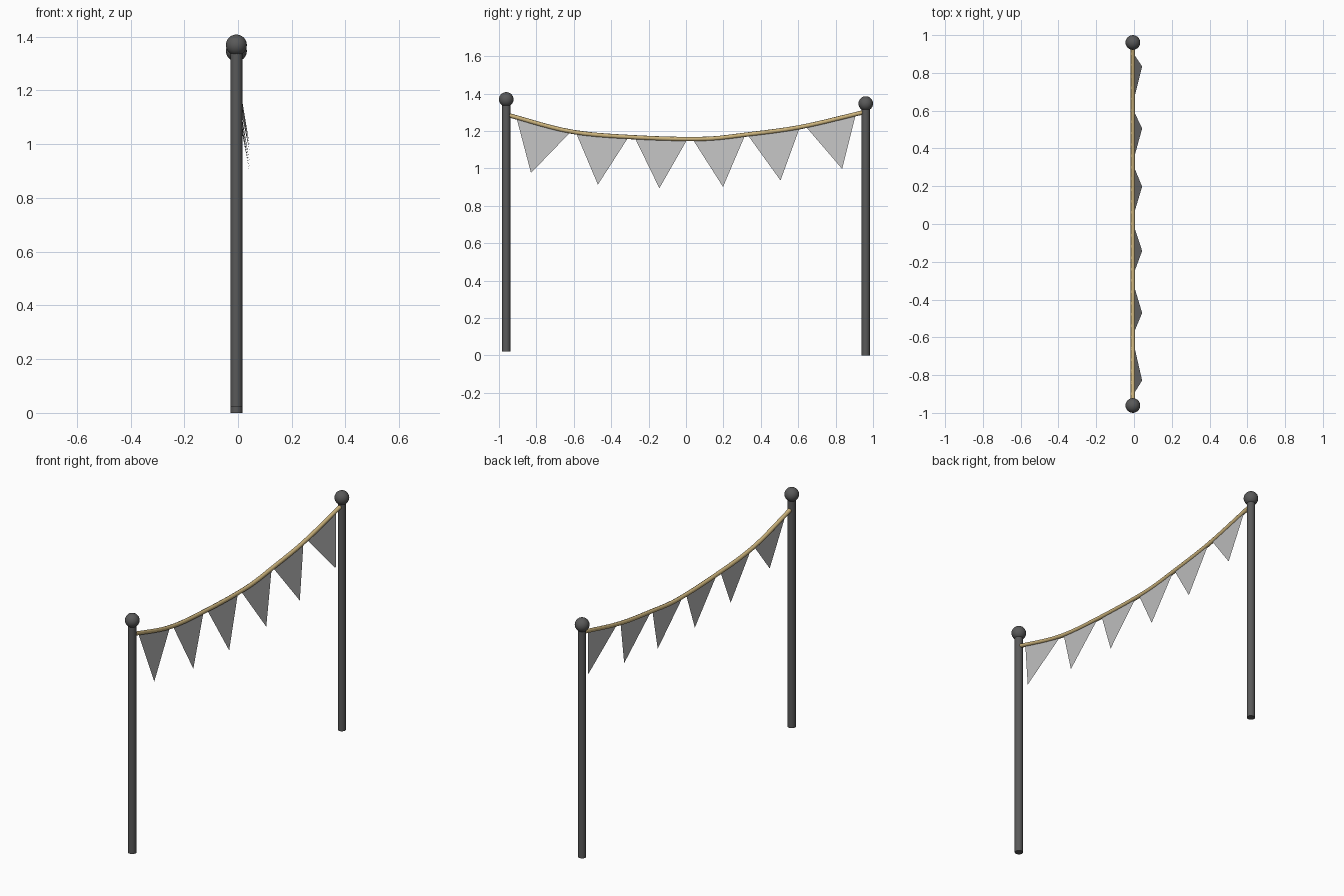
import bpy
import bmesh
from mathutils import Vector

if "Cube" in bpy.data.objects:
    bpy.data.objects.remove(bpy.data.objects["Cube"], do_unlink=True)

CX = -0.006          # shared centre line of poles and rope
POLE_Y = 0.961


def make_material(name, color):
    mat = bpy.data.materials.new(name)
    mat.use_nodes = True
    mat.diffuse_color = (*color, 1)
    mat.node_tree.nodes["Principled BSDF"].inputs["Base Color"].default_value = (*color, 1)
    return mat


dark_grey = make_material("dark grey", (0.1, 0.1, 0.1))
tan = make_material("tan rope", (0.6, 0.45, 0.2))
pale_grey = make_material("pale grey cloth", (0.5, 0.5, 0.5))


def finish(name, mat):
    obj = bpy.context.object
    obj.name = name
    obj.data.materials.append(mat)
    bpy.ops.object.shade_smooth_by_angle()
    return obj


def add_post(name, y, base):
    # Round pole with a ball finial
    height = 1.34
    bpy.ops.mesh.primitive_cylinder_add(
        vertices=16, radius=0.022, depth=height, location=(CX, y, base + height / 2))
    finish(name + "_pole", dark_grey)
    bpy.ops.mesh.primitive_uv_sphere_add(
        segments=24, ring_count=16, radius=0.039, location=(CX, y, base + 1.347))
    finish(name + "_finial", dark_grey)


add_post("front", -POLE_Y, 0.022)
add_post("back", POLE_Y, 0)

# Sagging rope: centre line in (y, z)
rope_path = [(-0.96, 1.288), (-0.62, 1.198), (-0.3, 1.168), (0.1, 1.158),
             (0.33, 1.182), (0.61, 1.221), (0.96, 1.303)]


def rope_z(y):
    # Smooth cubic interpolation along the rope
    pts = rope_path
    slopes = []
    for i in range(len(pts)):
        a, b = pts[max(i - 1, 0)], pts[min(i + 1, len(pts) - 1)]
        slopes.append((b[1] - a[1]) / (b[0] - a[0]))
    i = 0
    while i < len(pts) - 2 and y > pts[i + 1][0]:
        i += 1
    (y0, z0), (y1, z1) = pts[i], pts[i + 1]
    h = y1 - y0
    t = (y - y0) / h
    return (z0 * (1 + 2 * t) * (1 - t) ** 2 + slopes[i] * h * t * (1 - t) ** 2
            + z1 * t * t * (3 - 2 * t) + slopes[i + 1] * h * t * t * (t - 1))


curve = bpy.data.curves.new("rope", "CURVE")
curve.dimensions = "3D"
curve.bevel_depth = 0.0115
curve.bevel_resolution = 2
curve.use_fill_caps = True
spline = curve.splines.new("POLY")
steps = 32
spline.points.add(steps)
for i, p in enumerate(spline.points):
    y = POLE_Y * (2 * i / steps - 1)
    p.co = (CX, y, rope_z(y), 1)
spline.use_smooth = True
curve.materials.append(tan)
rope = bpy.data.objects.new("rope", curve)
bpy.context.collection.objects.link(rope)

# Triangular pennants hanging square to the rope and leaning outward
spans = [(-0.907, -0.615), (-0.589, -0.307), (-0.275, 0.008),
         (0.035, 0.317), (0.328, 0.609), (0.638, 0.908)]
for number, (y0, y1) in enumerate(spans, 1):
    a = Vector((CX, y0, rope_z(y0)))
    b = Vector((CX, y1, rope_z(y1)))
    along = (b - a).normalized()
    tip = (a + b) / 2 + Vector((0, along.z, -along.y)) * 0.268
    tip.x = 0.043
    bm = bmesh.new()
    bm.faces.new([bm.verts.new(v) for v in (a, tip, b)])
    mesh = bpy.data.meshes.new("pennant")
    bm.to_mesh(mesh)
    bm.free()
    mesh.materials.append(pale_grey)
    obj = bpy.data.objects.new("pennant_%d" % number, mesh)
    bpy.context.collection.objects.link(obj)
